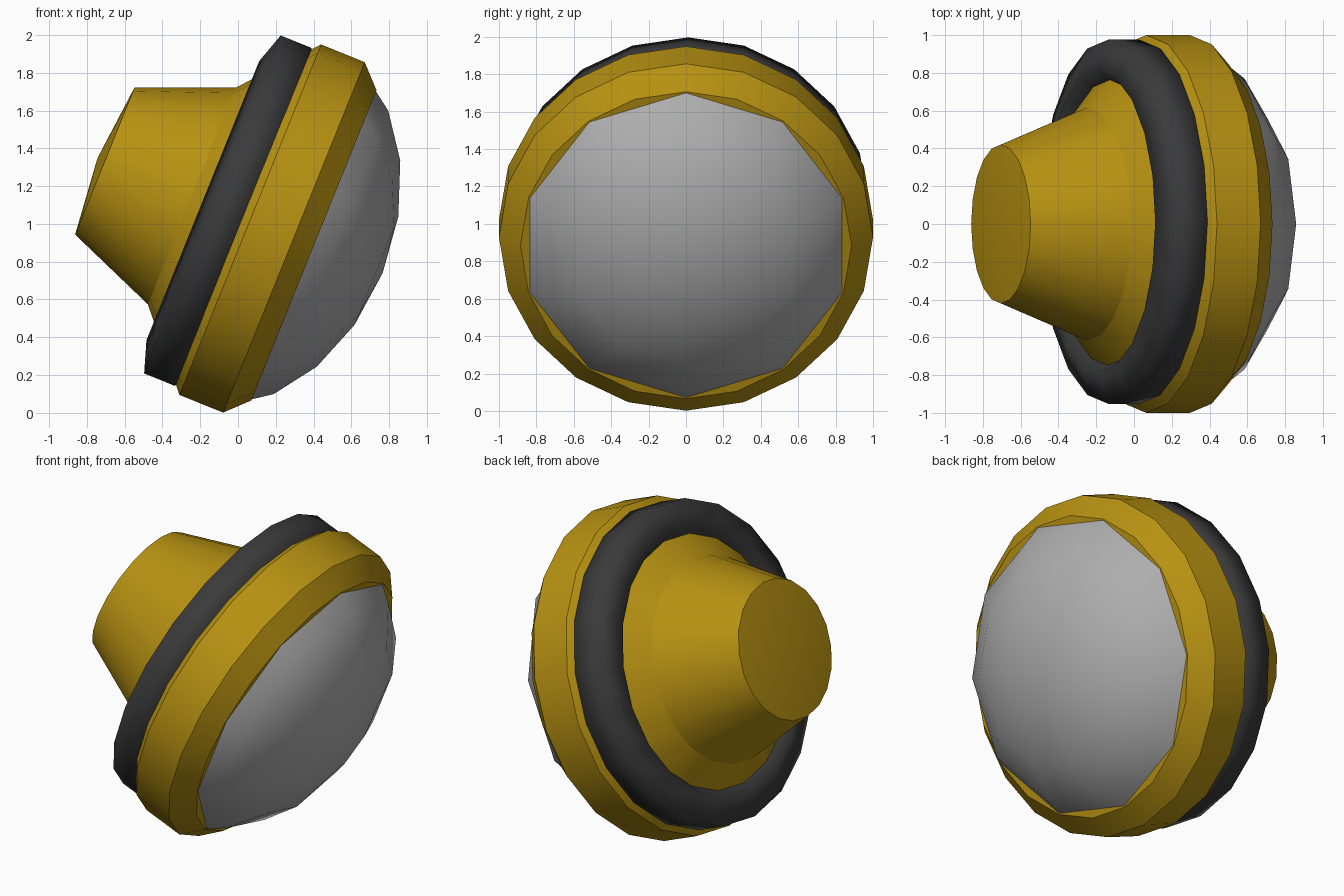
import bpy, bmesh, math

if "Cube" in bpy.data.objects:
    bpy.data.objects.remove(bpy.data.objects["Cube"])

TILT = math.radians(112)       # shared axis, leaning down towards +x
ORIGIN = (0.065, 0.0, 1.022)


def material(name, rgb):
    m = bpy.data.materials.new(name)
    m.diffuse_color = (*rgb, 1)
    m.use_nodes = True
    m.node_tree.nodes["Principled BSDF"].inputs["Base Color"].default_value = m.diffuse_color
    return m


def lathe(name, profile, sides, mat=None, closed=False, angle=22, y=0.0):
    """Revolve (along, radius) points about the tilted axis."""
    bm = bmesh.new()
    rings = []
    for s, r in profile:
        if r < 1e-6:
            rings.append([bm.verts.new((0, 0, s))] * sides)
        else:
            rings.append([bm.verts.new((r * math.cos(math.tau * i / sides),
                                        r * math.sin(math.tau * i / sides), s))
                          for i in range(sides)])
    pairs = list(zip(rings, rings[1:]))
    if closed:
        pairs.append((rings[-1], rings[0]))
    for a, b in pairs:
        for i in range(sides):
            j = (i + 1) % sides
            bm.faces.new(list(dict.fromkeys((a[i], a[j], b[j], b[i]))))
    bmesh.ops.recalc_face_normals(bm, faces=bm.faces)
    mesh = bpy.data.meshes.new(name)
    bm.to_mesh(mesh)
    bm.free()
    ob = bpy.data.objects.new(name, mesh)
    bpy.context.collection.objects.link(ob)
    ob.location = (ORIGIN[0], y, ORIGIN[2])
    ob.rotation_euler = (0, TILT, 0)
    if mat:
        mesh.materials.append(mat)
    bpy.ops.object.select_all(action='DESELECT')
    ob.select_set(True)
    bpy.context.view_layer.objects.active = ob
    bpy.ops.object.shade_smooth_by_angle(angle=math.radians(angle))
    return ob


yellow = material("yellow", (0.475, 0.285, 0.006))
black = material("black", (0.043, 0.043, 0.043))
grey = material("lens_grey", (0.42, 0.42, 0.42))

# lamp housing: shallow back cap, tapered hub, flare, rim and front chamfer
lathe("housing", [(-0.872, 0), (-0.83, 0.42), (-0.335, 0.618), (0, 1.0),
                  (0.249, 1.0), (0.363, 0.885), (0.363, 0)], 20, yellow)

# rubber ring with a five-sided cross-section, lying on the flare
ring = [(-0.128 + 0.15 * math.sin(math.tau * (k + 0.5) / 5),
         0.843 + 0.15 * math.cos(math.tau * (k + 0.5) / 5)) for k in range(5)]
lathe("rubber_ring", ring, 20, black, closed=True, angle=180, y=0.012)

# ten-sided lens: front of a flattened sphere, its edge sunk in the housing
lens = [(0.04 + 0.715 * math.cos(math.radians(18 * k)),
         math.sin(math.radians(18 * k))) for k in range(4)]
lathe("lens", lens + [(0.30, 0.923)], 10, grey, angle=180)
